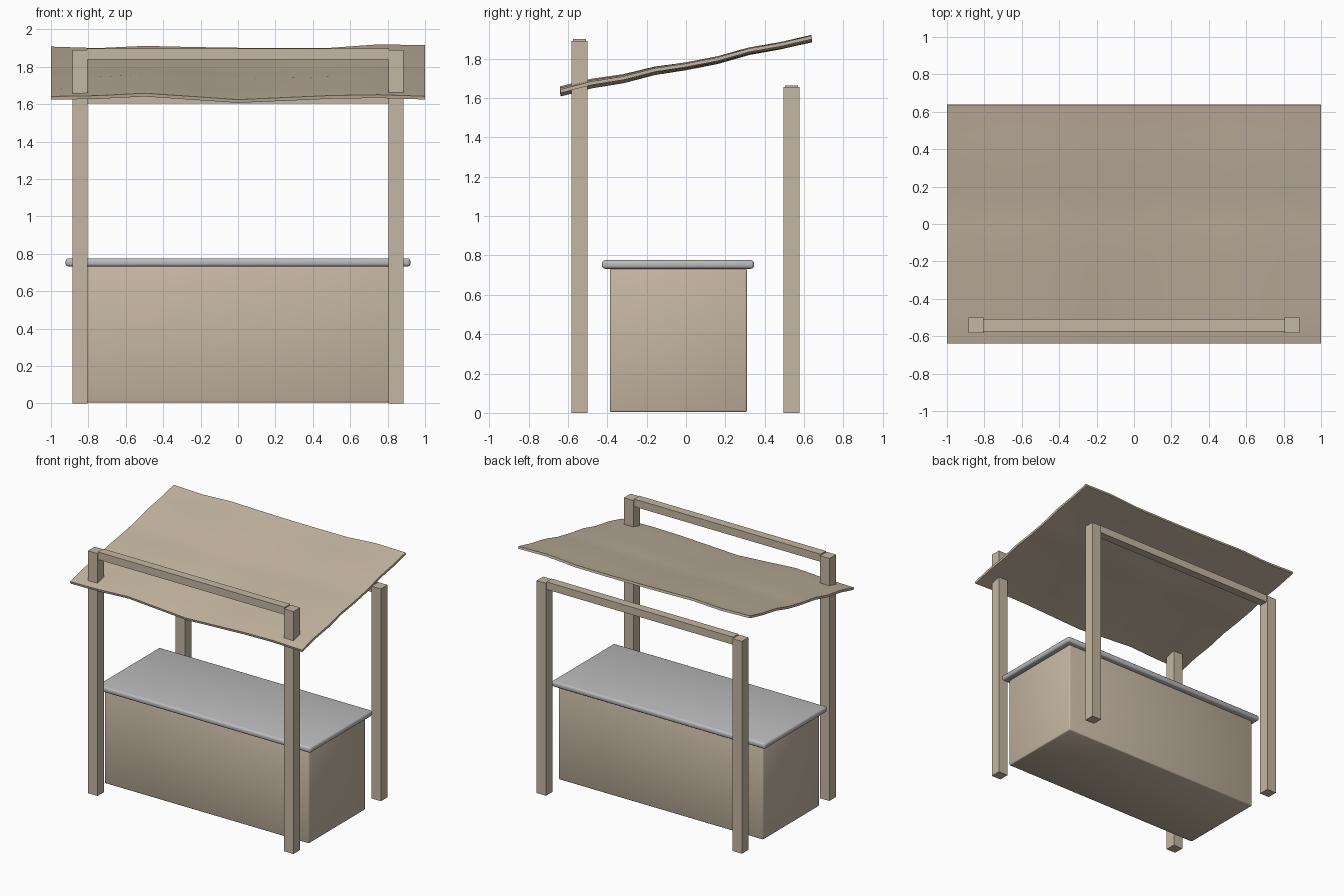
import bpy, bmesh, math

if "Cube" in bpy.data.objects:
    bpy.data.objects.remove(bpy.data.objects["Cube"])


def material(name, color):
    m = bpy.data.materials.new(name)
    m.diffuse_color = (*color, 1)
    m.use_nodes = True
    m.node_tree.nodes["Principled BSDF"].inputs["Base Color"].default_value = m.diffuse_color
    return m


wood = material("tan wood", (0.56, 0.47, 0.36))
stone = material("grey counter", (0.50, 0.50, 0.51))


def finish(name, bm, mat):
    me = bpy.data.meshes.new(name)
    bm.to_mesh(me)
    bm.free()
    me.materials.append(mat)
    ob = bpy.data.objects.new(name, me)
    bpy.context.collection.objects.link(ob)
    return ob


def box(name, x, y, z, mat, bevel=0.0, segments=1):
    """Box from (min, max) ranges, with optional rounded edges."""
    bm = bmesh.new()
    bmesh.ops.create_cube(bm, size=1)
    for v in bm.verts:
        for i, (lo, hi) in enumerate((x, y, z)):
            v.co[i] = hi if v.co[i] > 0 else lo
    if bevel:
        bmesh.ops.bevel(bm, geom=bm.edges[:], offset=bevel, segments=segments,
                        profile=0.5, affect='EDGES')
    return finish(name, bm, mat)


def smooth(ob, angle):
    bpy.ops.object.select_all(action='DESELECT')
    bpy.context.view_layer.objects.active = ob
    ob.select_set(True)
    bpy.ops.object.shade_smooth_by_angle(angle=math.radians(angle))


# Posts and the beam joining each pair
for label, yc, top in (("front", -0.541, 1.89), ("back", 0.536, 1.655)):
    for side, s in (("left", -1), ("right", 1)):
        xs = sorted((s * 0.804, s * 0.886))
        box(f"{label}_{side}_post", xs, (yc - 0.041, yc + 0.041), (0, top), wood)
    box(f"{label}_beam", (-0.806, 0.806), (yc - 0.033, yc + 0.033),
        (top - 0.05, top + 0.009), wood)

# Counter body and its rounded top slab
body = box("counter_body", (-0.882, 0.882), (-0.387, 0.31), (0.004, 0.732),
           wood, 0.009, 2)
smooth(body, 50)
slab = box("counter_top", (-0.922, 0.922), (-0.427, 0.346), (0.732, 0.776),
           stone, 0.016, 3)
smooth(slab, 50)

# Sloping, gently rippled canopy
front_wave = (0, 0.004, 0.017, 0, -0.017, -0.006, 0.005, 0.009, 0.001)
back_wave = (0.004, -0.004, 0.008, 0.002, -0.002, -0.003, -0.002, 0.016, 0.012)
slope_wave = (0, 0.007, -0.002, 0.005, -0.005, -0.008, 0.003, -0.003, 0)
n = len(front_wave)
bm = bmesh.new()
rows = []
for j in range(n):
    t = j / (n - 1)
    rows.append([bm.verts.new((
        -1 + 2 * i / (n - 1), -0.638 + 1.276 * t,
        1.633 + 0.262 * t + front_wave[i] * (1 - t) + back_wave[i] * t
        + slope_wave[j])) for i in range(n)])
for j in range(n - 1):
    for i in range(n - 1):
        bm.faces.new((rows[j][i], rows[j][i + 1],
                      rows[j + 1][i + 1], rows[j + 1][i]))
canopy = finish("canopy", bm, wood)
thick = canopy.modifiers.new("thickness", 'SOLIDIFY')
thick.thickness = 0.018
thick.offset = 0
bpy.context.view_layer.objects.active = canopy
canopy.select_set(True)
bpy.ops.object.modifier_apply(modifier="thickness")
smooth(canopy, 40)
